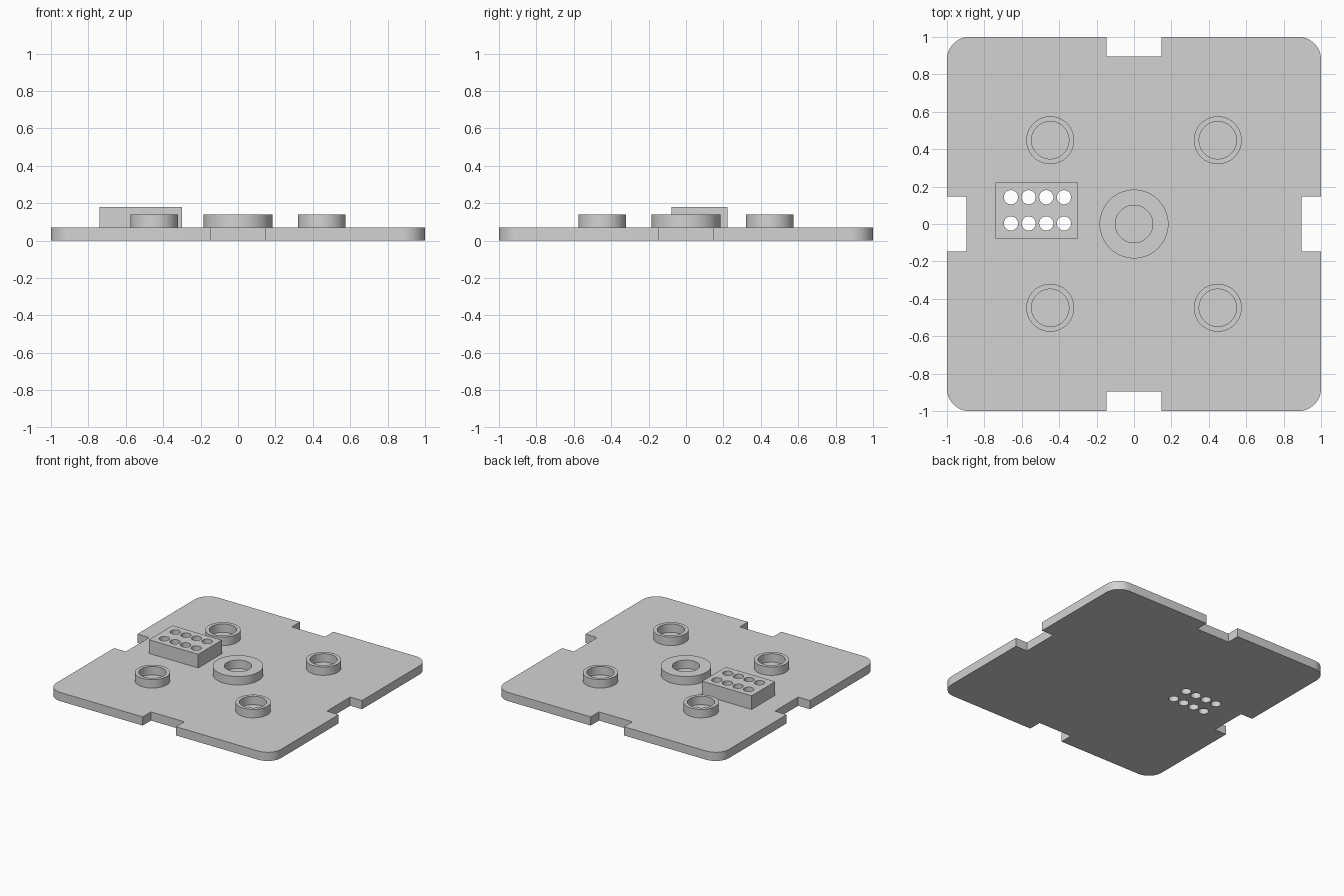
import bpy, bmesh, math

if "Cube" in bpy.data.objects:
    bpy.data.objects.remove(bpy.data.objects["Cube"])

grey = bpy.data.materials.new("plain grey")
grey.diffuse_color = (0.65, 0.65, 0.65, 1)
grey.use_nodes = True
grey.node_tree.nodes["Principled BSDF"].inputs["Base Color"].default_value = grey.diffuse_color

PLATE_TOP = 0.07


def finish(name, bm):
    bmesh.ops.recalc_face_normals(bm, faces=bm.faces)
    me = bpy.data.meshes.new(name)
    bm.to_mesh(me)
    bm.free()
    me.materials.append(grey)
    ob = bpy.data.objects.new(name, me)
    bpy.context.collection.objects.link(ob)
    return ob


def prism(name, loops, z0, z1):
    """Extrude closed 2D outlines from z0 to z1."""
    bm = bmesh.new()
    for pts in loops:
        face = bm.faces.new([bm.verts.new((x, y, z0)) for x, y in pts])
        new = bmesh.ops.extrude_face_region(bm, geom=[face], use_keep_orig=True)["geom"]
        top = [v for v in new if isinstance(v, bmesh.types.BMVert)]
        bmesh.ops.translate(bm, verts=top, vec=(0, 0, z1 - z0))
    return finish(name, bm)


def circle(cx, cy, r, n=32):
    return [(cx + r * math.cos(math.tau * i / n), cy + r * math.sin(math.tau * i / n))
            for i in range(n)]


def ring(name, cx, cy, outer, inner, z0, z1, n=64):
    bm = bmesh.new()
    rows = [[bm.verts.new((x, y, z)) for x, y in circle(cx, cy, r, n)]
            for r, z in ((outer, z0), (outer, z1), (inner, z1), (inner, z0))]
    for a, b in zip(rows, rows[1:] + rows[:1]):
        for i in range(n):
            j = (i + 1) % n
            bm.faces.new((a[i], a[j], b[j], b[i]))
    return finish(name, bm)


def cut(ob, cutter):
    mod = ob.modifiers.new("holes", 'BOOLEAN')
    mod.operation = 'DIFFERENCE'
    mod.solver = 'EXACT'
    mod.object = cutter
    deps = bpy.context.evaluated_depsgraph_get()
    me = bpy.data.meshes.new_from_object(ob.evaluated_get(deps))
    ob.modifiers.clear()
    ob.data = me


# Base plate: one side with its notch and rounded corner, turned four times
R, NOTCH, DEPTH = 0.12, 0.148, 0.105
side = [(1, -NOTCH), (1 - DEPTH, -NOTCH), (1 - DEPTH, NOTCH), (1, NOTCH)]
for i in range(13):
    a = math.pi / 2 * i / 12
    side.append((1 - R + R * math.cos(a), 1 - R + R * math.sin(a)))
outline = []
for k in range(4):
    c, s = round(math.cos(k * math.pi / 2)), round(math.sin(k * math.pi / 2))
    outline += [(c * x - s * y, s * x + c * y) for x, y in side]
plate = prism("base_plate", [outline], 0, PLATE_TOP)

# Connector block
block = prism("connector_block",
              [[(-0.74, -0.077), (-0.30, -0.077), (-0.30, 0.223), (-0.74, 0.223)]],
              PLATE_TOP, 0.18)

# Eight holes through block and plate
pins = [circle(-0.658 + 0.0945 * i, y, 0.038) for i in range(4) for y in (0.003, 0.143)]
cutter = prism("hole_cutter", pins, -0.1, 0.3)
cut(plate, cutter)
cut(block, cutter)
bpy.data.objects.remove(cutter)

# Centre boss and four corner rings
parts = [plate, block, ring("centre_ring", 0, 0, 0.184, 0.1, PLATE_TOP, 0.138)]
for nx, sx in (("left", -1), ("right", 1)):
    for ny, sy in (("front", -1), ("back", 1)):
        parts.append(ring(f"ring_{ny}_{nx}", 0.448 * sx, 0.448 * sy, 0.128, 0.1,
                          PLATE_TOP, 0.138))

# Smooth round walls, sharp edges
bpy.ops.object.select_all(action='DESELECT')
for ob in parts:
    ob.select_set(True)
bpy.context.view_layer.objects.active = plate
bpy.ops.object.shade_smooth_by_angle(angle=math.radians(30))
